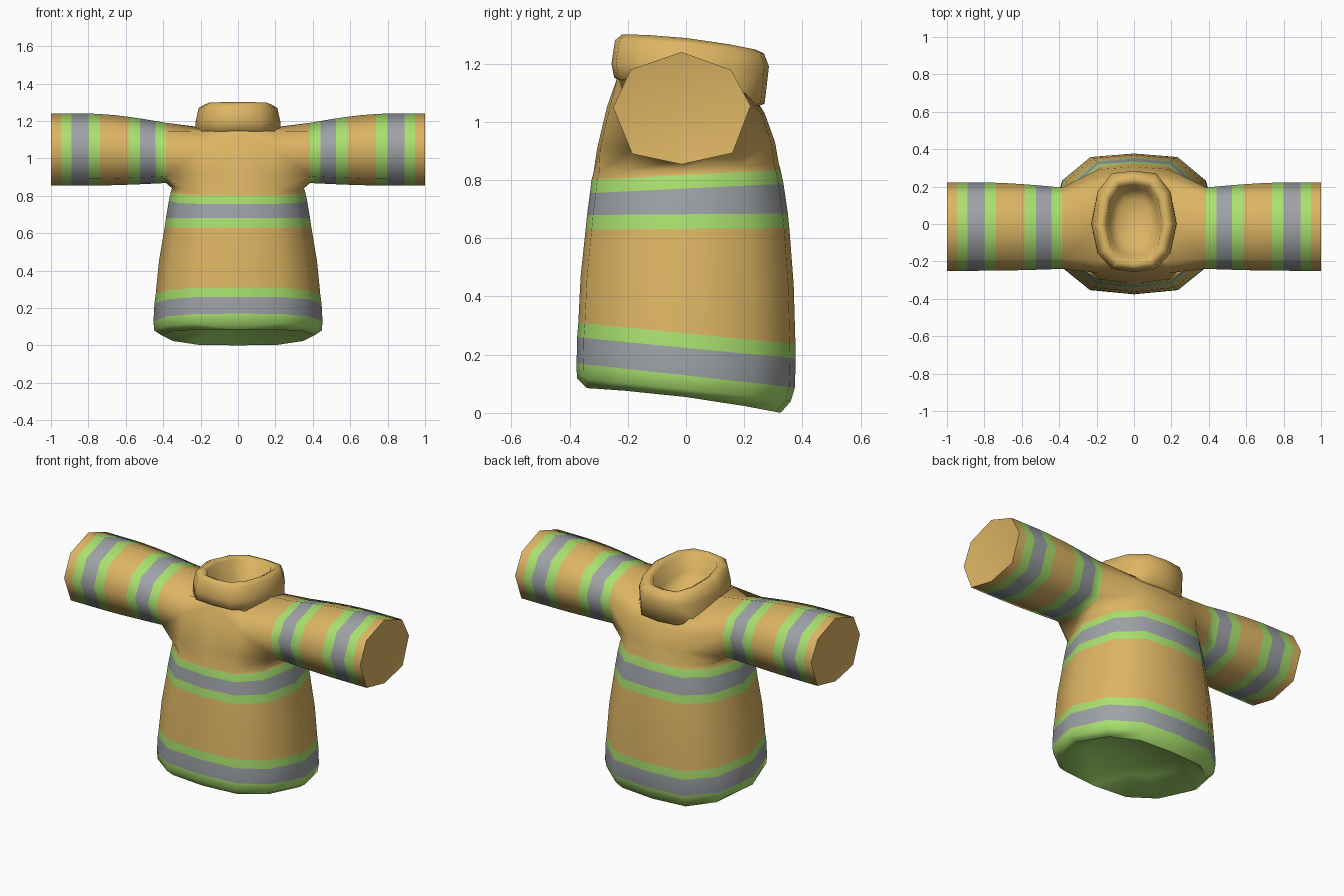
import bpy, bmesh, math
from mathutils import Matrix

if "Cube" in bpy.data.objects:
    bpy.data.objects.remove(bpy.data.objects["Cube"])


def material(name, rgb):
    m = bpy.data.materials.new(name)
    m.diffuse_color = (*rgb, 1)
    m.use_nodes = True
    m.node_tree.nodes["Principled BSDF"].inputs["Base Color"].default_value = m.diffuse_color
    return m


MATS = [material("tan cloth", (0.72, 0.46, 0.125)),
        material("lime trim", (0.40, 0.75, 0.16)),
        material("grey reflective", (0.34, 0.36, 0.38))]
TAN, LIME, GREY = 0, 1, 2

# right half of a twelve-sided outline, from front centre to back centre
HALF = [(0, -1), (.52, -.94), (.85, -.62), (1, 0), (.85, .62), (.52, .95), (0, 1)]


def half_ring(bm, hx, yf, yb, zf, zb, bump=0):
    """Half outline with half width hx; height runs from zf (front) to zb (back),
    raised by bump at the sides."""
    ring = []
    for u, v in HALF:
        t = (v + 1) / 2
        y = -v * yf if v < 0 else v * yb
        z = zf + (zb - zf) * t + bump * (1 - v * v)
        ring.append(bm.verts.new((u * hx, y, z)))
    return ring


def face(bm, verts, mat):
    bm.faces.new(verts).material_index = mat


def bridge(bm, a, b, mat, closed=False):
    n = len(a)
    for i in range(n if closed else n - 1):
        j = (i + 1) % n
        face(bm, (a[i], a[j], b[j], b[i]), mat)


def fan(bm, ring, centre, mat, closed=False):
    c = bm.verts.new(centre)
    n = len(ring)
    for i in range(n if closed else n - 1):
        face(bm, (ring[i], ring[(i + 1) % n], c), mat)


def finish(bm, name):
    """Mirror the right half, close the seam and make a smooth object."""
    geom = bm.verts[:] + bm.edges[:] + bm.faces[:]
    bmesh.ops.mirror(bm, geom=geom, matrix=Matrix(), merge_dist=0.001, axis='X')
    bmesh.ops.remove_doubles(bm, verts=bm.verts[:], dist=0.0005)
    bmesh.ops.recalc_face_normals(bm, faces=bm.faces[:])
    me = bpy.data.meshes.new(name)
    bm.to_mesh(me)
    bm.free()
    for m in MATS:
        me.materials.append(m)
    ob = bpy.data.objects.new(name, me)
    bpy.context.collection.objects.link(ob)
    bpy.ops.object.select_all(action='DESELECT')
    ob.select_set(True)
    bpy.context.view_layer.objects.active = ob
    bpy.ops.object.shade_smooth_by_angle(angle=math.radians(68))
    return ob


# ---- coat body: half width, front y, back y, front z, back z ----
bm = bmesh.new()
BODY = [(.41, -.34, .325, .085, .0, .012), (.448, -.375, .36, .12, .04),
        (.452, -.376, .374, .17, .087), (.447, -.374, .377, .26, .187),
        (.44, -.37, .376, .31, .237), (.422, -.362, .37, .47, .44),
        (.392, -.345, .355, .63, .635), (.385, -.34, .35, .68, .685),
        (.37, -.33, .335, .755, .787), (.36, -.325, .325, .80, .835),
        (.353, -.318, .319, .825, .855)]
BANDS = [LIME, LIME, GREY, LIME, TAN, TAN, LIME, GREY, LIME, TAN]
rings = [half_ring(bm, *r) for r in BODY]
for a, b, mat in zip(rings, rings[1:], BANDS):
    bridge(bm, a, b, mat)
# hollow underside
inner = half_ring(bm, .27, -.22, .21, .15, .10)
bridge(bm, rings[0], inner, LIME)
fan(bm, inner, (0, -.005, .155), LIME)

# ---- sleeve: octagon (y, z) from the bottom, round the front, to the back ----
INNER = [(-.015, .868), (-.185, .905), (-.24, 1.045), (-.18, 1.142),
         (-.015, 1.19), (.15, 1.142), (.195, 1.05), (.16, .905)]
OUTER = [(-.015, .854), (-.185, .89), (-.25, 1.05), (-.19, 1.18),
         (-.015, 1.24), (.155, 1.178), (.222, 1.055), (.16, .893)]
STATIONS = [.385, .44, .525, .585, .66, .738, .80, .89, .947, 1.0]
STRIPES = [LIME, GREY, LIME, TAN, TAN, LIME, GREY, LIME, TAN]
sleeve = []
for x in STATIONS:
    t = math.sin(math.pi / 2 * min(1, (x - .385) / .45))
    sleeve.append([bm.verts.new((x, p[0] + (q[0] - p[0]) * t, p[1] + (q[1] - p[1]) * t))
                   for p, q in zip(INNER, OUTER)])
for a, b, mat in zip(sleeve, sleeve[1:], STRIPES):
    bridge(bm, a, b, mat, closed=True)
fan(bm, sleeve[-1], (.965, -.015, 1.045), TAN, closed=True)   # dished cuff

# ---- yoke: columns joining body, sleeve and neck ----
SIDE = [(-.295, .91), (-.262, 1.05), (-.20, 1.145), (0, 1.165),
        (.20, 1.10), (.258, 1.03), (.292, .93)]
MID = [(-.305, .91), (-.272, 1.05), (-.235, 1.155),
       (.235, 1.085), (.27, 1.03), (.306, .93)]
side = [bm.verts.new((.19, y, z)) for y, z in SIDE]
mid = [bm.verts.new((0, y, z)) for y, z in MID]
s = sleeve[0]
bridge(bm, rings[-1], [mid[0], side[0], s[1], s[0], s[7], side[6], mid[5]], TAN)
bridge(bm, s[1:], side, TAN)
bridge(bm, side[:3], mid[:3], TAN)
bridge(bm, side[4:], mid[3:], TAN)
fan(bm, [mid[2], side[2], side[3], side[4], mid[3]], (0, 0, 1.0), TAN)  # neck well
finish(bm, "coat_body_and_sleeves")

# ---- collar: rolled section round the neck, closed by a dished floor ----
bm = bmesh.new()
COLLAR = [(.19, -.225, .235, 1.14, 1.05), (.23, -.247, .27, 1.152, 1.062),
          (.227, -.256, .285, 1.20, 1.19), (.21, -.244, .268, 1.28, 1.235, .012),
          (.178, -.22, .24, 1.30, 1.248, .014), (.15, -.19, .212, 1.285, 1.235, .012),
          (.132, -.165, .185, 1.19, 1.13), (.09, -.10, .13, 1.14, 1.095)]
rings = [half_ring(bm, *r) for r in COLLAR]
for a, b in zip(rings, rings[1:]):
    bridge(bm, a, b, TAN)
fan(bm, rings[-1], (0, .015, 1.105), TAN)
fan(bm, rings[0], (0, .01, 1.06), TAN)
finish(bm, "collar")
